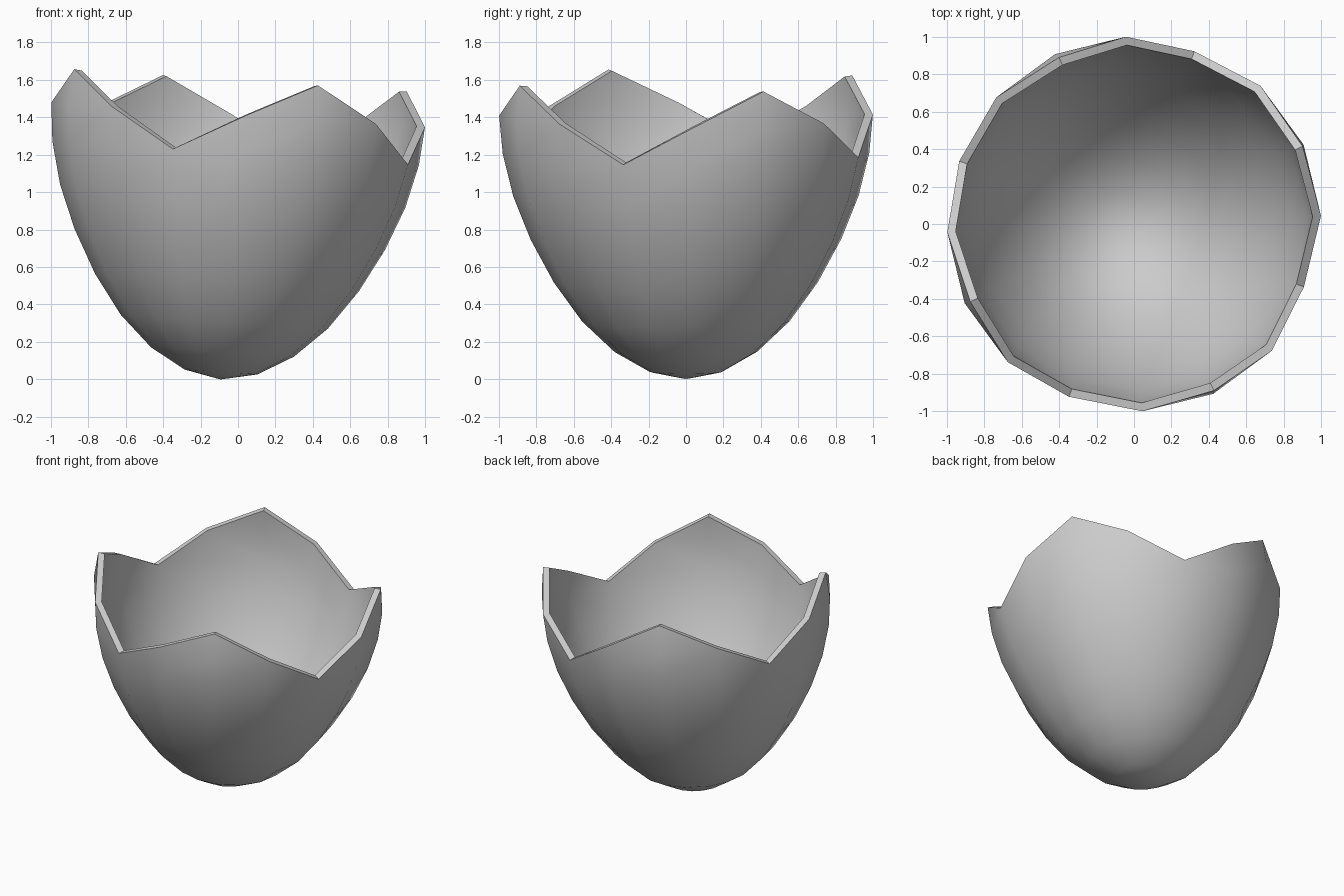
import bpy, bmesh, math
from mathutils import Matrix

cube = bpy.data.objects.get("Cube")
if cube:
    bpy.data.objects.remove(cube, do_unlink=True)

SIDES = 16
WALL = 0.045
TURN = math.radians(2.5)
TILT = math.radians(3.8)
# Ring heights from the base up; radii follow a sine, so the widest ring is number 8
HEIGHTS = [0, 0.04, 0.147, 0.31, 0.52, 0.75, 0.98, 1.21, 1.415, 1.60]
# Top ring of each column: middle, peak, middle, valley, repeated around
RIM = [8, 9, 8, 7]

shell_grey = bpy.data.materials.new("shell_grey")
shell_grey.use_nodes = True
shell_grey.diffuse_color = (0.6, 0.6, 0.6, 1)
shell_grey.node_tree.nodes["Principled BSDF"].inputs["Base Color"].default_value = (0.6, 0.6, 0.6, 1)

# Outer skin: rings up to the zigzag rim, closed by a fan at the base
bm = bmesh.new()
base = bm.verts.new((0, 0, 0))
columns = []
for k in range(SIDES):
    a = TURN + k * math.tau / SIDES
    column = [base]
    for ring in range(1, RIM[k % 4] + 1):
        r = math.sin(ring * math.pi / SIDES)
        column.append(bm.verts.new((r * math.cos(a), r * math.sin(a), HEIGHTS[ring])))
    columns.append(column)

for k in range(SIDES):
    here, there = columns[k], columns[(k + 1) % SIDES]
    shared = min(len(here), len(there))
    bm.faces.new((base, there[1], here[1]))
    for i in range(1, shared - 1):
        bm.faces.new((here[i], there[i], there[i + 1], here[i + 1]))
    # Triangle that makes the slanted broken edge
    top = shared - 1
    tip = here[top + 1] if len(here) > len(there) else there[top + 1]
    bm.faces.new((here[top], there[top], tip))

bmesh.ops.recalc_face_normals(bm, faces=bm.faces)
if sum(f.normal.dot(f.calc_center_median() - Matrix.Translation((0, 0, 1)).translation) for f in bm.faces) < 0:
    bmesh.ops.reverse_faces(bm, faces=bm.faces)

# Lean the shell a little, with the base pushed to the right-hand side
bm.transform(Matrix.Translation((-0.093, 0, 0)) @ Matrix.Rotation(TILT, 4, 'Y'))

mesh = bpy.data.meshes.new("broken_eggshell")
bm.to_mesh(mesh)
bm.free()
mesh.materials.append(shell_grey)
shell = bpy.data.objects.new("broken_eggshell", mesh)
bpy.context.collection.objects.link(shell)

# Wall thickness, grown inwards
solid = shell.modifiers.new("wall", 'SOLIDIFY')
solid.thickness = WALL
solid.offset = -1

for other in bpy.context.selected_objects:
    other.select_set(False)
shell.select_set(True)
bpy.context.view_layer.objects.active = shell
bpy.ops.object.modifier_apply(modifier=solid.name)
bpy.ops.object.shade_smooth_by_angle(angle=math.radians(35))
